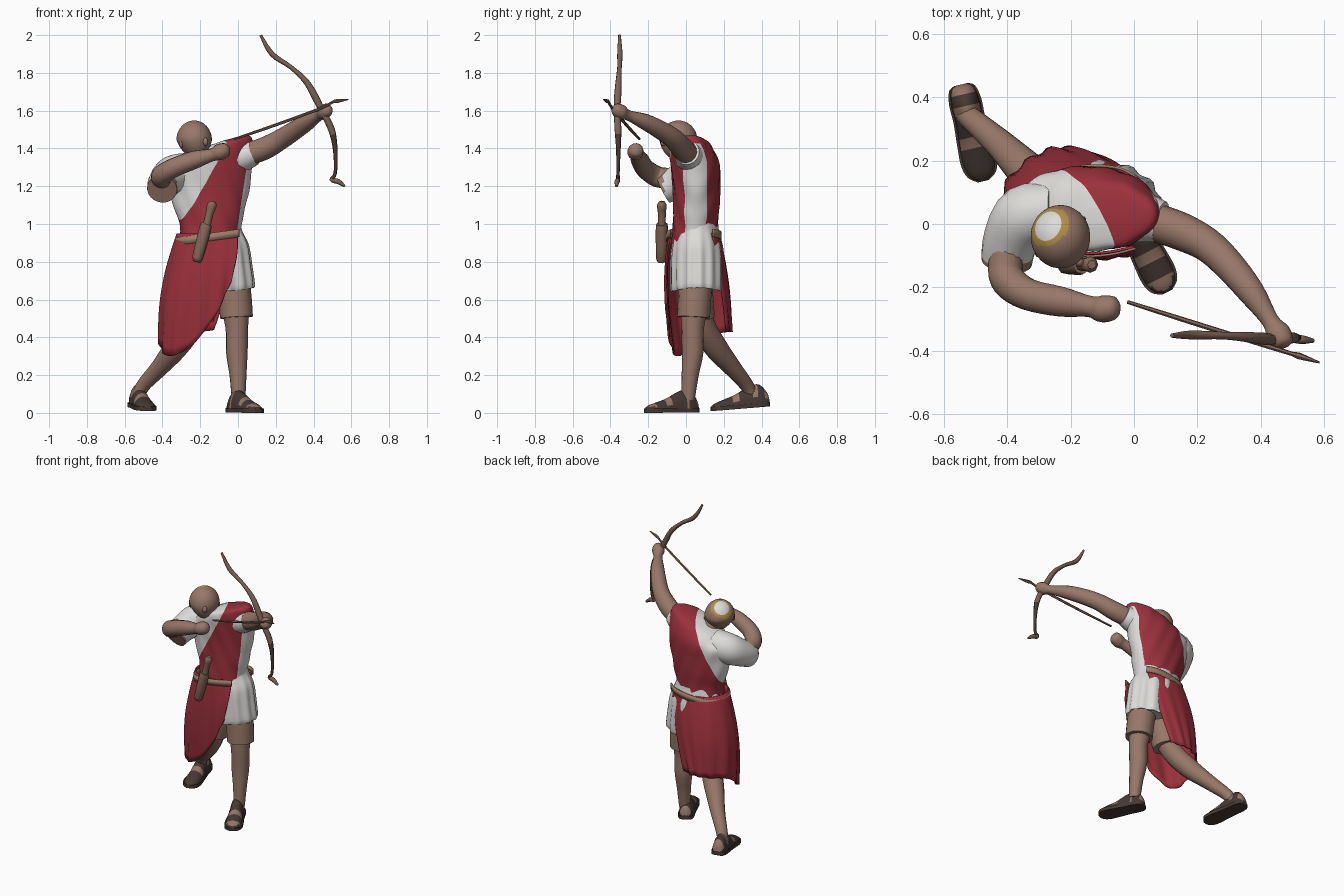
import bpy, bmesh, math
from mathutils import Vector as V

if "Cube" in bpy.data.objects:
    bpy.data.objects.remove(bpy.data.objects["Cube"])

COL = dict(skin=(.31, .185, .14), cloak_red=(.33, .03, .045), tunic_white=(.72, .71, .69),
           sandal_dark=(.06, .04, .034), gold=(.46, .28, .06), bow_brown=(.2, .12, .092),
           belt_tan=(.34, .2, .14), sheath_brown=(.24, .14, .1))
MAT = {}
for k, c in COL.items():
    MAT[k] = bpy.data.materials.new(k)
    MAT[k].diffuse_color = (*c, 1)


def finish(name, bm, mats, rule=None, angle=50, solid=0, cuts=()):
    for co, no in cuts:                   # clean colour borders
        bmesh.ops.bisect_plane(bm, geom=bm.verts[:] + bm.edges[:] + bm.faces[:],
                               plane_co=co, plane_no=no, dist=1e-5)
    bmesh.ops.recalc_face_normals(bm, faces=bm.faces)
    if rule:
        for f in bm.faces:
            f.material_index = rule(f.calc_center_median())
    me = bpy.data.meshes.new(name)
    bm.to_mesh(me)
    bm.free()
    ob = bpy.data.objects.new(name, me)
    bpy.context.collection.objects.link(ob)
    for m in mats.split():
        me.materials.append(MAT[m])
    bpy.ops.object.select_all(action='DESELECT')
    ob.select_set(True)
    bpy.context.view_layer.objects.active = ob
    bpy.ops.object.shade_smooth_by_angle(angle=math.radians(angle))
    if solid:
        ob.modifiers.new("thickness", 'SOLIDIFY').thickness = solid
    return ob


def spline(pts, n):
    """Catmull-Rom through tuples of any length, n steps per span."""
    P = [pts[0]] + list(pts) + [pts[-1]]
    out = []
    for i in range(1, len(P) - 2):
        for s in range(n):
            t = s / n
            out.append(tuple(.5 * (2*b + (c-a)*t + (2*a-5*b+4*c-d)*t*t + (3*b-a-3*c+d)*t**3)
                             for a, b, c, d in zip(P[i-1], P[i], P[i+1], P[i+2])))
    return out + [tuple(pts[-1])]


def skin(name, rings, mats, rule=None, closed=True, **kw):
    bm = bmesh.new()
    R = [[bm.verts.new(p) for p in r] for r in rings]
    n = len(R[0])
    for a, b in zip(R, R[1:]):
        for i in range(n if closed else n - 1):
            j = (i + 1) % n
            bm.faces.new((a[i], a[j], b[j], b[i]))
    if closed:
        bm.faces.new(R[0])
        bm.faces.new(R[-1])
    return finish(name, bm, mats, rule, **kw)


def tube(name, pts, mats, n=14, steps=4, rule=None):
    """Round limb along (x, y, z, radius) points."""
    q = spline(pts, steps)
    c = [V(p[:3]) for p in q]
    rings, u = [], None
    for i, p in enumerate(c):
        d = (c[min(i+1, len(c)-1)] - c[max(i-1, 0)]).normalized()
        u = d.orthogonal() if u is None else u - d * u.dot(d)
        u.normalize()
        w = d.cross(u)
        rings.append([p + q[i][3] * (u*math.cos(a) + w*math.sin(a))
                      for a in (2*math.pi*k/n for k in range(n))])
    return skin(name, rings, mats, rule)


def ball(name, loc, size, mats, axis=(0, 0, 1), rule=None, shape=None, seg=24):
    bm = bmesh.new()
    rot = V((0, 0, 1)).rotation_difference(V(axis)).to_matrix().to_4x4()
    bmesh.ops.create_uvsphere(bm, u_segments=seg, v_segments=seg, radius=1, matrix=rot)
    for v in bm.verts:
        if shape:
            shape(v)
        v.co = V(loc) + V([a*b for a, b in zip(v.co, size)])
    return finish(name, bm, mats, rule)


# torso, cut along the borders of the cloak draped over one shoulder
DIAG = (V((-.33, -.06, .92)), V((1, .42, -.52)))
SIDE = (V((0, 0, 1)), V((1, 0, -.15)))
BACK = (V((0, .11, 0)), V((0, 1, 0)))
TOP = (V((0, 0, 1.425)), V((0, 0, 1)))


def torso_rule(c):
    diag, side, back, top = ((c - co).dot(no) > 0 for co, no in (DIAG, SIDE, BACK, TOP))
    return int(diag and (back or top or not side))


rings = []
for z, cx, cy, rx, ry, tilt in spline([(.9, -.15, .05, .165, .125, 0), (1, -.145, .05, .163, .12, 0),
        (1.1, -.15, .055, .193, .122, 0), (1.2, -.15, .055, .213, .125, .03), (1.3, -.15, .05, .23, .13, .12),
        (1.37, -.13, .035, .208, .12, .25), (1.415, -.11, .025, .16, .095, .34), (1.43, -.11, .02, .05, .03, .34)], 6):
    ring = []
    for k in range(64):
        a = 2*math.pi*k/64
        x, y = math.cos(a), math.sin(a)
        g = .003*math.sin((cx + rx*x)*60 + z*25)
        ring.append((cx + (rx+g)*x, cy + (ry+g)*y, z + tilt*rx*x))
    rings.append(ring)
skin("torso_tunic", rings, "tunic_white cloak_red", torso_rule, cuts=(DIAG, SIDE, BACK, TOP))

# pleated tunic skirt
rings = []
for z, cx, rx, ry in spline([(1.0, -.14, .15, .11), (.95, -.14, .163, .12), (.88, -.13, .185, .135),
                             (.78, -.125, .195, .14), (.66, -.12, .205, .138), (.665, -.12, .18, .12)], 4):
    rings.append([(cx + (rx + f)*math.cos(a), .06 + (ry + f)*math.sin(a), z + .01*math.cos(a*2))
                  for a in (2*math.pi*k/72 for k in range(72))
                  for f in [.006*math.sin(a*14)*min(1, (1-z)*5)]])
skin("tunic_skirt", rings, "tunic_white")

# cloak below the belt: wraps front, left side and back
cols = spline([(0, -.075, -.03, -.1, .72), (-.08, -.092, -.1, -.105, .55), (-.17, -.096, -.23, -.085, .37),
               (-.26, -.08, -.355, -.05, .3), (-.315, -.02, -.41, .02, .34), (-.32, .06, -.41, .12, .41),
               (-.265, .15, -.34, .2, .425), (-.15, .178, -.26, .24, .43), (-.05, .172, -.19, .24, .43),
               (.01, .14, -.12, .215, .44)], 5)
rings = []
for i, (x0, y0, x1, y1, z1) in enumerate(cols):
    col = []
    for k in range(15):
        t = k/14
        d = V((x0 + .14, y0 - .05, 0)).normalized()
        b = math.sin(math.pi*t)*(.014 + .018*max(0, -d.x))       # outward belly
        col.append(V((x0 + (x1-x0)*t, y0 + (y1-y0)*t, .95 + (z1-.95)*t)) + d*(b + .007*t*math.sin(i*1.5)))
    rings.append(col)
skin("cloak_skirt", rings, "cloak_red", closed=False, solid=.008)

# belt across the cloak
rings = []
for x0, y0, *_ in cols:
    d = V((x0 + .14, y0 - .05, 0)).normalized() * .009
    rings.append([V((x0, y0, z + .14*(x0 + .15))) + d for z in (.91, .952)])
skin("belt", rings, "belt_tan", closed=False, solid=.008)

# dagger and sheath on the belt
tube("sheath", [(-.222, -.13, .81, .02), (-.215, -.13, .82, .029), (-.175, -.128, .97, .033),
                (-.165, -.128, 1.0, .03)], "sheath_brown", n=8, steps=2)
tube("dagger_handle", [(-.166, -.128, .99, .021), (-.15, -.128, 1.06, .021), (-.138, -.128, 1.1, .026),
                       (-.133, -.128, 1.12, .014)], "sheath_brown", n=8, steps=2)

# head: cap and gold band follow the tilted crown axis
HEAD, CROWN = V((-.232, -.04, 1.445)), V((-.47, .38, .79)).normalized()
FACE = V((.6, -.8, 0))


def head_rule(c):
    d = (c - HEAD).normalized().dot(CROWN)
    return 2 if d > .87 else 1 if d > .745 else 0


def head_shape(v):
    z, f = v.co.z, v.co.dot(FACE)
    if z < 0:
        v.co.x *= 1 + .3*z
        v.co.y *= 1 + .3*z
        v.co += FACE * -.28*z * (.6 + .4*f)


ball("head", HEAD, (.094, .1, .103), "skin gold tunic_white", CROWN, head_rule, head_shape, 36)
tube("neck", [(-.17, .02, 1.3, .07), (-.19, 0, 1.36, .058), (-.22, -.03, 1.42, .05)], "skin")
n = HEAD + FACE*.1
ball("nose", (n.x, n.y, 1.435), (.014, .016, .022), "skin", seg=10)
for s in (-1, 1):
    e = HEAD + V((.8, .6, 0))*.086*s
    ball("ear", (e.x, e.y, 1.43), (.012, .014, .026), "skin", seg=10)

# sleeves and arms
tube("drawing_sleeve", [(-.25, .04, 1.29, .09), (-.34, .025, 1.265, .1), (-.388, -.05, 1.22, .088),
                        (-.402, -.12, 1.185, .08)], "tunic_white skin", n=20, rule=lambda c: int(c.y < -.119))
tube("drawing_arm", [(-.385, -.02, 1.24, .055), (-.405, -.13, 1.245, .055), (-.395, -.18, 1.265, .055),
                     (-.335, -.222, 1.3, .051), (-.23, -.245, 1.34, .048), (-.14, -.26, 1.365, .034),
                     (-.1, -.268, 1.38, .043), (-.06, -.262, 1.395, .035), (-.045, -.26, 1.4, .01)], "skin")
tube("bow_sleeve", [(-.03, .03, 1.345, .085), (.03, .02, 1.36, .08), (.085, .006, 1.378, .066)],
     "tunic_white", n=20)
tube("bow_arm", [(.05, .01, 1.37, .06), (.14, -.02, 1.4, .06), (.23, -.065, 1.45, .054),
                 (.3, -.13, 1.495, .05), (.37, -.215, 1.54, .043), (.43, -.305, 1.575, .028),
                 (.455, -.345, 1.593, .04), (.475, -.375, 1.61, .03), (.48, -.385, 1.615, .008)], "skin")

# bow (dark lower limb) and arrow
tube("bow", [(.12, -.352, 2.0, .007), (.18, -.35, 1.9, .014), (.28, -.352, 1.83, .012), (.36, -.357, 1.755, .016),
             (.41, -.362, 1.67, .019), (.445, -.365, 1.6, .017), (.495, -.36, 1.5, .018), (.515, -.358, 1.39, .012),
             (.515, -.36, 1.27, .009), (.495, -.36, 1.235, .012), (.53, -.365, 1.225, .014),
             (.565, -.368, 1.2, .007)], "bow_brown sandal_dark", n=8, rule=lambda c: int(1.24 < c.z < 1.48))
tube("arrow", [(-.02, -.246, 1.45, .006), (.15, -.3, 1.507, .008), (.42, -.385, 1.605, .008),
               (.5, -.41, 1.645, .007), (.52, -.416, 1.65, .011), (.585, -.437, 1.66, .003)], "bow_brown", n=6, steps=2)

# legs and short breeches
tube("front_leg", [(-.05, .05, .75, .085), (-.02, .045, .58, .075), (-.006, .035, .45, .06),
                   (-.006, .035, .32, .057), (0, .022, .2, .045), (.003, .01, .07, .036)], "skin", n=16)
tube("rear_leg", [(-.2, .05, .75, .09), (-.215, .06, .6, .082), (-.245, .085, .47, .068),
                  (-.325, .155, .35, .064), (-.415, .245, .24, .048), (-.505, .325, .14, .037),
                  (-.53, .345, .07, .035)], "skin", n=16)
tube("front_breeches", [(-.03, .05, .72, .09), (-.015, .045, .6, .088), (-.008, .04, .505, .087)], "skin", n=16)
tube("rear_breeches", [(-.2, .05, .72, .09), (-.2, .055, .6, .09), (-.215, .065, .5, .088)], "skin", n=16)


# sandalled feet: dark straps over skin, on a flat sole
def foot(name, heel, toe):
    h, d = V(heel), V(toe) - V(heel)
    side = V((d.y, -d.x, 0)).normalized()
    up = V((0, 0, 1))
    rings, sole = [], []
    for t, w, z in spline([(0, .016, .03), (.04, .036, .075), (.18, .046, .12), (.36, .045, .112), (.6, .05, .075),
                           (.8, .052, .054), (.93, .04, .04), (1, .012, .026)], 4):
        c = h + d*t
        rings.append([c + side*w*math.cos(a) + up*(.015 + max(0, math.sin(a))*(z - .015))
                      for a in (2*math.pi*k/16 for k in range(16))])
        sole.append([c + side*(w + .006)*s + up*k for s, k in ((-1, 0), (1, 0), (1, .022), (-1, .022))])

    def strap(c):
        t = (c - h).dot(d) / d.length_squared
        return int(.08 < t < .2 or .27 < t < .55 or .66 < t < .82 or c.z - h.z < .03)
    skin(name + "_foot", rings, "skin sandal_dark", strap)
    skin(name + "_sole", sole, "sandal_dark", angle=30)


foot("front", (-.035, .06, .003), (.105, -.215, 0))
foot("rear", (-.545, .44, .035), (-.475, .135, .01))

for m in bpy.data.materials:
    if m.users and not m.is_grease_pencil:
        m.use_nodes = True
        m.node_tree.nodes["Principled BSDF"].inputs["Base Color"].default_value = m.diffuse_color
